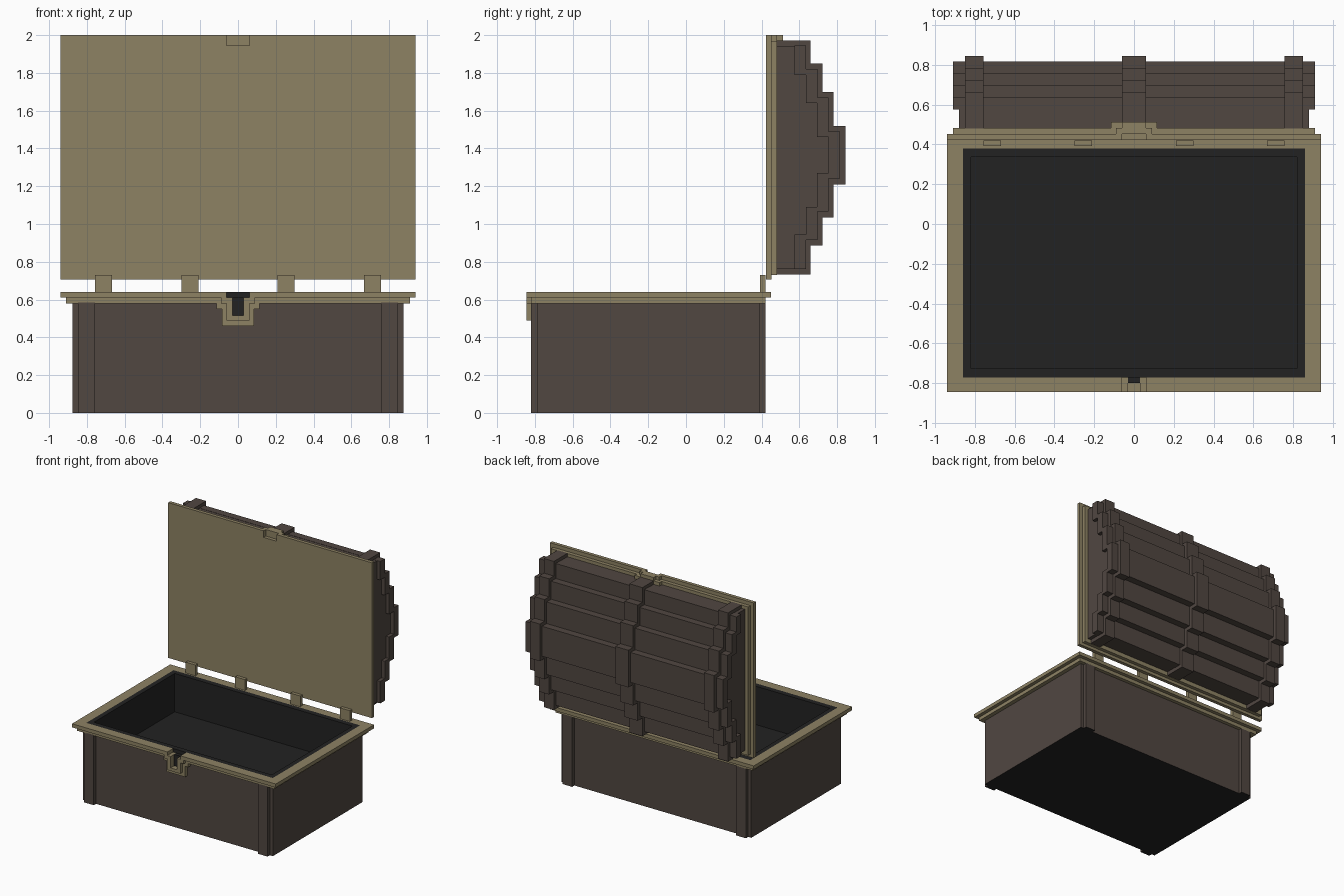
import bpy, bmesh

if "Cube" in bpy.data.objects:
    bpy.data.objects.remove(bpy.data.objects["Cube"])


def material(name, rgb):
    m = bpy.data.materials.new(name)
    m.diffuse_color = (*rgb, 1)
    m.use_nodes = True
    m.node_tree.nodes["Principled BSDF"].inputs["Base Color"].default_value = m.diffuse_color
    return m


WOOD = material("brown_wood", (0.082, 0.063, 0.053))
BRASS = material("dull_brass", (0.27, 0.225, 0.127))
DARK = material("dark_lining", (0.016, 0.016, 0.016))


def prism(name, pts, axis, a, b, mat, caps=(True, True)):
    """Extrude a 2D profile along an axis: x uses (y,z), y uses (x,z), z uses (x,y)."""
    def place(p, t):
        return {"x": (t, p[0], p[1]), "y": (p[0], t, p[1]), "z": (p[0], p[1], t)}[axis]
    bm = bmesh.new()
    lo = [bm.verts.new(place(p, a)) for p in pts]
    hi = [bm.verts.new(place(p, b)) for p in pts]
    n = len(pts)
    for i in range(n):
        j = (i + 1) % n
        bm.faces.new((lo[i], lo[j], hi[j], hi[i]))
    if caps[0]:
        bm.faces.new(lo[::-1])
    if caps[1]:
        bm.faces.new(hi)
    bmesh.ops.recalc_face_normals(bm, faces=bm.faces)
    me = bpy.data.meshes.new(name)
    bm.to_mesh(me)
    bm.free()
    me.materials.append(mat)
    ob = bpy.data.objects.new(name, me)
    bpy.context.collection.objects.link(ob)
    return ob


def box(name, x, y, z, mat):
    return prism(name, [(x[0], y[0]), (x[1], y[0]), (x[1], y[1]), (x[0], y[1])], "z", *z, mat)


def mirror(right):
    """Complete a right-half outline with its copy across x = 0."""
    return right + [(-u, v) for u, v in reversed(right)]


def stepped(steps, y0):
    """Stepped barrel outline in (y, z) from (y, z_low, z_high) rows."""
    low, high, y = [], [], y0
    for yo, zl, zh in steps:
        low += [(y, zl), (yo, zl)]
        high += [(y, zh), (yo, zh)]
        y = yo
    return low + high[::-1]


# chest body with corner posts raised at front and back
body = prism("chest_body", mirror([
    (0.757, -0.79), (0.757, -0.82), (0.847, -0.82), (0.847, -0.79), (0.875, -0.79),
    (0.875, 0.39), (0.847, 0.39), (0.847, 0.42), (0.757, 0.42), (0.757, 0.39)]),
    "z", 0, 0.585, WOOD, caps=(True, False))
body.data.materials.append(DARK)
for f in body.data.polygons:
    if f.normal.z < -0.9:
        f.material_index = 1

# dark lining and floor
for s in (-1, 1):
    xs = sorted((s * 0.82, s * 0.86))
    box("lining_side", xs, (-0.77, 0.38), (0.3, 0.64), DARK)
box("lining_front", (-0.82, 0.82), (-0.77, -0.727), (0.3, 0.64), DARK)
box("lining_back", (-0.82, 0.82), (0.337, 0.38), (0.3, 0.64), DARK)
box("chest_floor", (-0.86, 0.86), (-0.77, 0.38), (0.28, 0.32), DARK)


# two-layer rim, open at the front for the latch slot
def rim(name, gap, x, y0, y1, z0, z1):
    prism(name, mirror([(gap, -0.77), (gap, y0), (x, y0), (x, y1)])[:4]
          + [(-x, y1), (-x, y0), (-gap, y0), (-gap, -0.77),
             (-0.86, -0.77), (-0.86, 0.38), (0.86, 0.38), (0.86, -0.77)],
          "z", z0, z1, BRASS)


rim("rim_lower", 0.03, 0.91, -0.82, 0.42, 0.58, 0.61)
rim("rim_upper", 0.06, 0.94, -0.845, 0.45, 0.61, 0.64)

# latch plates around the slot
prism("latch_backplate", mirror([
    (0.03, 0.515), (0.03, 0.58), (0.115, 0.58), (0.115, 0.55), (0.085, 0.55), (0.085, 0.46)]),
    "y", -0.82, -0.79, BRASS)
prism("latch_frontplate", mirror([
    (0.03, 0.515), (0.03, 0.61), (0.09, 0.61), (0.09, 0.58), (0.06, 0.58), (0.06, 0.49)]),
    "y", -0.845, -0.82, BRASS)
box("latch_slot", (-0.03, 0.03), (-0.798, -0.77), (0.515, 0.61), DARK)

# hinges
for x in (-0.712, -0.255, 0.255, 0.712):
    box("hinge", (x - 0.045, x + 0.045), (0.392, 0.42), (0.62, 0.73), BRASS)

# lid plates with the matching latch notch
prism("lid_plate", mirror([(0.06, 1.945), (0.06, 2.0), (0.94, 2.0), (0.94, 0.705)]),
      "y", 0.423, 0.452, BRASS)
prism("lid_rim", mirror([(0.91, 0.73), (0.91, 1.97), (0.09, 1.97), (0.09, 2.0)]),
      "y", 0.452, 0.482, BRASS)
box("lid_latch_plate", (-0.115, 0.115), (0.48, 0.513), (1.93, 1.972), BRASS)
box("lid_latch_lip", (-0.06, 0.06), (0.48, 0.513), (1.95, 2.0), BRASS)

# barrel lid: recessed end core, overhanging planks, raised bands
core = stepped([(0.575, 0.765, 1.943), (0.635, 0.945, 1.79),
                (0.693, 1.09, 1.64), (0.755, 1.27, 1.46)], 0.48)
prism("lid_core", core, "x", -0.88, 0.88, WOOD)
outer = stepped([(0.635, 0.762, 1.945), (0.695, 0.915, 1.82),
                 (0.755, 1.065, 1.67), (0.815, 1.24, 1.49)], 0.575)
inner = stepped([(0.635, 0.945, 1.79), (0.693, 1.09, 1.64), (0.755, 1.27, 1.46)], 0.575)
prism("lid_planks", outer + inner[::-1], "x", -0.91, 0.91, WOOD)
band = stepped([(0.66, 0.732, 1.972), (0.722, 0.885, 1.85),
                (0.782, 1.035, 1.70), (0.845, 1.21, 1.52)], 0.48)
for a, b in ((-0.85, -0.757), (-0.06, 0.06), (0.757, 0.85)):
    prism("lid_band", band, "x", a, b, WOOD)
